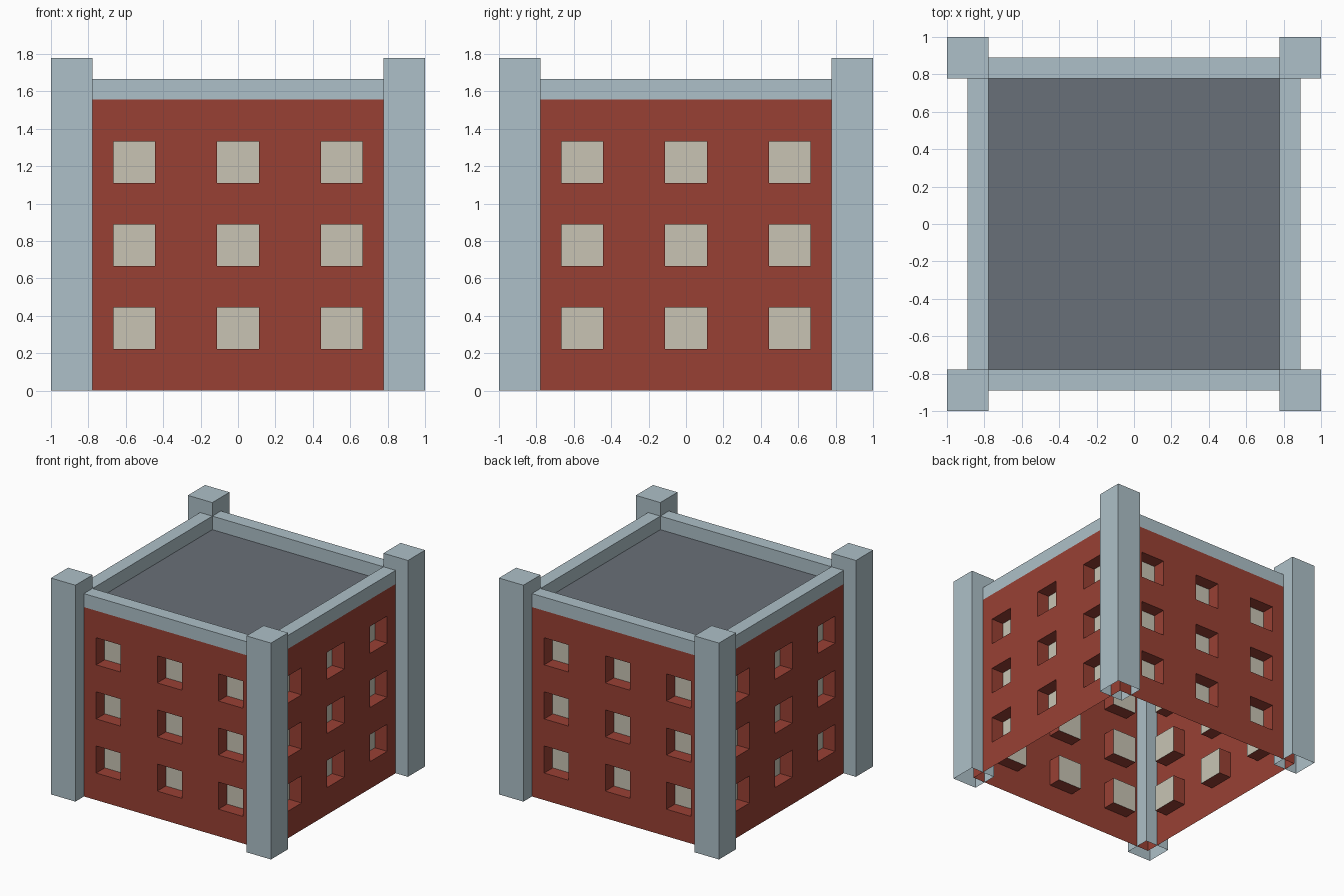
import bpy, bmesh, math
from mathutils import Matrix, Vector

if "Cube" in bpy.data.objects:
    bpy.data.objects.remove(bpy.data.objects["Cube"])

U = 1 / 9  # building module: every size is a whole number of these


def material(name, srgb):
    m = bpy.data.materials.new(name)
    lin = [((c / 255 + 0.055) / 1.055) ** 2.4 for c in srgb]
    m.diffuse_color = (*lin, 1)
    m.use_nodes = True
    m.node_tree.nodes["Principled BSDF"].inputs["Base Color"].default_value = m.diffuse_color
    return m


brick = material("red_brick", (153, 64, 52))
stone = material("pale_blue_stone", (174, 192, 200))
pane = material("cream_window", (200, 196, 180))
tar = material("grey_roof", (105, 112, 120))


def add_object(name, bm, mats, angle=0):
    bm.transform(Matrix.Rotation(angle, 4, 'Z'))
    me = bpy.data.meshes.new(name)
    bm.to_mesh(me)
    bm.free()
    for m in mats:
        me.materials.append(m)
    ob = bpy.data.objects.new(name, me)
    bpy.context.collection.objects.link(ob)
    return ob


def box(name, lo, hi, mat, skip=(), angle=0):
    """Box between two corners in modules, without the faces facing the skip directions."""
    lo, hi = Vector(lo) * U, Vector(hi) * U
    bm = bmesh.new()
    bmesh.ops.create_cube(bm, size=1)
    drop = [f for f in bm.faces if any(f.normal.dot(Vector(d)) > 0.9 for d in skip)]
    bmesh.ops.delete(bm, geom=drop, context='FACES')
    for v in bm.verts:
        v.co = (lo + hi) / 2 + v.co * (hi - lo)
    return add_object(name, bm, [mat], angle)


def wall(name, angle):
    """Thin front wall with a 3 x 3 grid of recessed windows, turned about z."""
    xs = [-8, -6, -4, -1, 1, 4, 6, 8]
    zs = [0, 2, 4, 6, 8, 10, 12, 14]
    bm = bmesh.new()
    grid = [[bm.verts.new((x * U, -8 * U, z * U)) for x in xs] for z in zs]
    windows = []
    for j in range(7):
        for i in range(7):
            f = bm.faces.new((grid[j][i], grid[j][i + 1], grid[j + 1][i + 1], grid[j + 1][i]))
            if i % 2 and j % 2:
                windows.append(f)
    # push the window cells in to make reveals and panes
    new = bmesh.ops.extrude_face_region(bm, geom=windows)["geom"]
    bmesh.ops.translate(bm, vec=(0, U, 0), verts=[g for g in new if isinstance(g, bmesh.types.BMVert)])
    bmesh.ops.delete(bm, geom=[f for f in windows if f.is_valid], context='FACES_ONLY')
    for g in new:
        if isinstance(g, bmesh.types.BMFace):
            g.material_index = 1
    return add_object(name, bm, [brick, pane], angle)


# four identical sides: wall, parapet and corner pillar
for k, side in enumerate(("front", "right", "back", "left")):
    a = k * math.pi / 2
    wall(side + "_wall", a)
    box(side + "_parapet", (-7, -8, 14), (7, -7, 15), stone,
        skip=((0, 0, -1), (1, 0, 0), (-1, 0, 0)), angle=a)
    box(side + "_corner_pillar", (7, -9, 0), (9, -7, 16), stone, skip=((0, 0, -1),), angle=a)

# flat roof deck
bm = bmesh.new()
bmesh.ops.create_grid(bm, x_segments=1, y_segments=1, size=8 * U, matrix=Matrix.Translation((0, 0, 14 * U)))
add_object("roof", bm, [tar])
